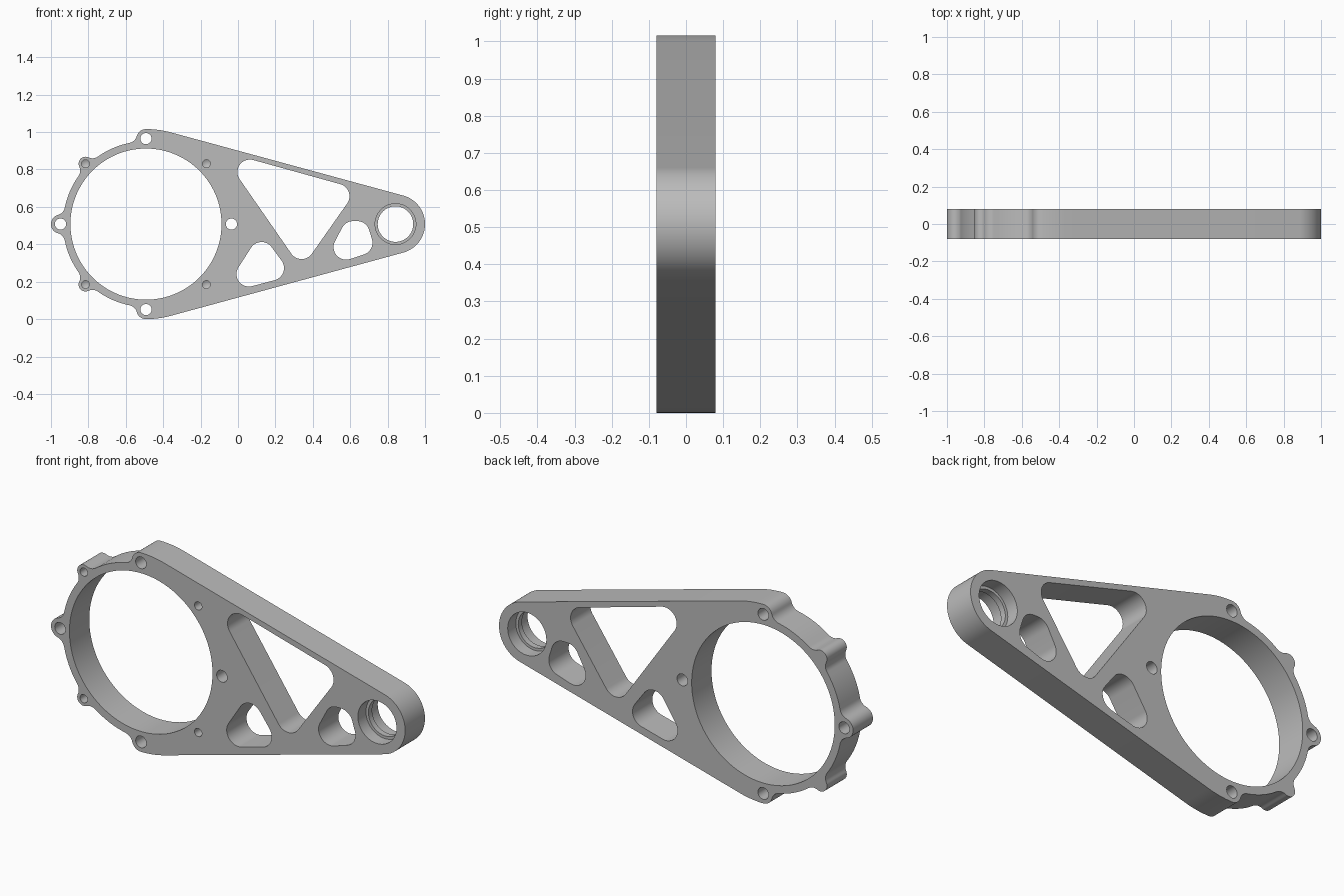
import bpy, bmesh
from math import sin, cos, acos, asin, atan2, pi, radians, hypot

cube = bpy.data.objects.get("Cube")
if cube:
    bpy.data.objects.remove(cube, do_unlink=True)

HALF = 0.08                    # half thickness of the plate
RING = (-0.492, 0.508)         # big opening centre (x, z)
HUB = (0.842, 0.508)           # small bearing centre
RING_R, SHELL_R, HUB_R = 0.443, 0.508, 0.158
BOLT_R = 0.457                 # bolt circle
FILLET = 0.05

metal = bpy.data.materials.new("plain grey metal")
metal.use_nodes = True
GREY = (0.5, 0.5, 0.5, 1)
metal.diffuse_color = GREY
metal.node_tree.nodes["Principled BSDF"].inputs["Base Color"].default_value = GREY


def polar(c, r, a):
    return (c[0] + r * cos(a), c[1] + r * sin(a))


def arc(c, r, a0, a1, step=4):
    n = max(2, round(abs(a1 - a0) / radians(step)))
    return [polar(c, r, a0 + (a1 - a0) * i / n) for i in range(n + 1)]


def circle(c, r, n=64):
    return [polar(c, r, 2 * pi * i / n) for i in range(n)]


def rounded(centres, r):
    """Outline around equal corner circles listed counter-clockwise."""
    pts, n = [], len(centres)
    for i, c in enumerate(centres):
        p, q = centres[i - 1], centres[(i + 1) % n]
        a0 = atan2(c[1] - p[1], c[0] - p[0]) - pi / 2
        a1 = atan2(q[1] - c[1], q[0] - c[0]) - pi / 2
        pts += arc(c, r, a0, a0 + (a1 - a0) % (2 * pi), 6)
    return pts


def prism(name, pts, y0, y1, tip=0):
    """Extrude an x-z outline along y, with an optional drill point."""
    clean = [p for i, p in enumerate(pts)
             if hypot(p[0] - pts[i - 1][0], p[1] - pts[i - 1][1]) > 1e-5]
    bm = bmesh.new()
    face = bm.faces.new([bm.verts.new((x, y0, z)) for x, z in clean])
    ext = bmesh.ops.extrude_face_region(bm, geom=[face], use_keep_orig=True)["geom"]
    far = [v for v in ext if isinstance(v, bmesh.types.BMVert)]
    bmesh.ops.translate(bm, verts=far, vec=(0, y1 - y0, 0))
    if tip:
        caps = [f for f in ext if isinstance(f, bmesh.types.BMFace)]
        for v in bmesh.ops.poke(bm, faces=caps)["verts"]:
            v.co.y += tip
    bmesh.ops.recalc_face_normals(bm, faces=bm.faces)
    me = bpy.data.meshes.new(name)
    bm.to_mesh(me)
    bm.free()
    me.materials.append(metal)
    ob = bpy.data.objects.new(name, me)
    bpy.context.collection.objects.link(ob)
    return ob


def boss(theta, r, enter=True, leave=True):
    """Bolt boss on the ring rim, blended in with fillets."""
    reach = RING_R + FILLET
    d = acos((BOLT_R ** 2 + reach ** 2 - (r + FILLET) ** 2) / (2 * BOLT_R * reach))
    phi = atan2(reach * sin(d), reach * cos(d) - BOLT_R)
    pts = []
    if enter:
        pts += arc(polar(RING, reach, theta - d), FILLET, theta - d + pi, theta - phi + pi, 8)
    pts += arc(polar(RING, BOLT_R, theta), r, theta - phi if enter else theta,
               theta + phi if leave else theta, 8)
    if leave:
        pts += arc(polar(RING, reach, theta + d), FILLET, theta + phi + pi, theta + d + pi, 8)
    return pts, theta - d, theta + d


# Outer outline: hub, upper tangent, bossed rim, lower tangent
taper = pi / 2 - asin((SHELL_R - HUB_R) / (HUB[0] - RING[0]))
outline = arc(HUB, HUB_R, -taper, taper) + arc(RING, SHELL_R, taper, pi / 2, 2)
last = None
for deg in (90, 135, 180, 225, 270):
    pts, start, end = boss(radians(deg), 0.037 if deg % 90 else 0.051, deg > 90, deg < 270)
    if last is not None:
        outline += arc(RING, RING_R, last, start, 3)
    outline += pts
    last = end
outline += arc(RING, SHELL_R, 1.5 * pi, 2 * pi - taper, 2)
plate = prism("bracket_plate", outline, -HALF, HALF)

# Through openings
Y = HALF + 0.02
cutters = [
    prism("ring_opening", circle(RING, 0.404, 120), -Y, Y),
    prism("hub_bore", circle(HUB, 0.095), -Y, Y),
    prism("large_pocket", rounded([(0.064, 0.786), (0.34, 0.388), (0.529, 0.657)], 0.067), -Y, Y),
    prism("left_pocket", rounded([(0.126, 0.345), (0.059, 0.241), (0.179, 0.273)], 0.067), -Y, Y),
    prism("right_pocket", rounded([(0.616, 0.457), (0.578, 0.385), (0.652, 0.409),
                                   (0.637, 0.457)], 0.067), -Y, Y),
]
# Bearing seats on both faces leave a thin lip in the middle
for side in (-1, 1):
    cutters.append(prism("bearing_seat", circle(HUB, 0.109), side * Y, side * 0.015))
# Through bolt holes, and blind drilled holes on the front
for k in range(4):
    a = k * pi / 2
    cutters.append(prism("bolt_hole", circle(polar(RING, BOLT_R, a), 0.03, 32), -Y, Y))
    cutters.append(prism("blind_hole", circle(polar(RING, BOLT_R, a + pi / 4), 0.021, 24),
                         -Y, 0.01, 0.012))

bpy.ops.object.select_all(action='DESELECT')
bpy.context.view_layer.objects.active = plate
plate.select_set(True)
for cutter in cutters:
    cutter.hide_render = True
    mod = plate.modifiers.new("cut", 'BOOLEAN')
    mod.operation, mod.solver, mod.object = 'DIFFERENCE', 'EXACT', cutter
    bpy.ops.object.modifier_apply(modifier=mod.name)
    bpy.data.objects.remove(cutter, do_unlink=True)

bpy.ops.object.shade_smooth_by_angle(angle=radians(30))
